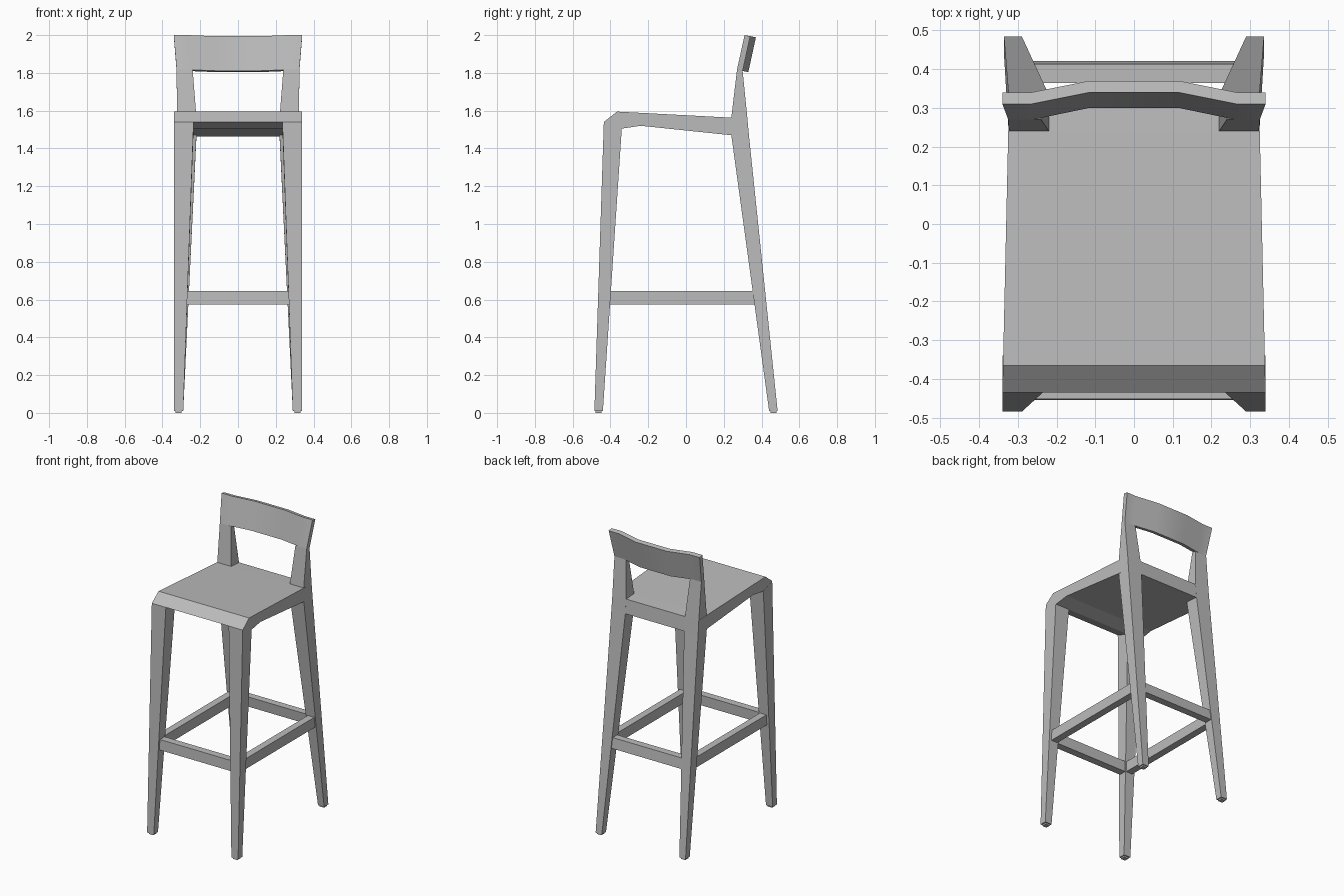
import bpy
import bmesh
import math

cube = bpy.data.objects.get("Cube")
if cube:
    bpy.data.objects.remove(cube, do_unlink=True)

# Single grey finish
grey = bpy.data.materials.new("plain_grey")
grey.use_nodes = True
colour = (0.5, 0.5, 0.5, 1)
grey.diffuse_color = colour
grey.node_tree.nodes["Principled BSDF"].inputs["Base Color"].default_value = colour


def loft(name, rings):
    """Join a row of equal point rings into one capped solid."""
    bm = bmesh.new()
    loops = [[bm.verts.new(p) for p in ring] for ring in rings]
    for a, b in zip(loops, loops[1:]):
        for i in range(len(a)):
            j = (i + 1) % len(a)
            bm.faces.new((a[i], a[j], b[j], b[i]))
    bm.faces.new(loops[0])
    bm.faces.new(loops[-1])
    bmesh.ops.recalc_face_normals(bm, faces=bm.faces)
    mesh = bpy.data.meshes.new(name)
    bm.to_mesh(mesh)
    bm.free()
    mesh.materials.append(grey)
    obj = bpy.data.objects.new(name, mesh)
    bpy.context.collection.objects.link(obj)
    return obj


def post(name, side, sections):
    """Leg from sections (x inner, x outer, (y, z) front, (y, z) rear)."""
    loft(name, [[(side * xi, *f), (side * xo, *f), (side * xo, *r), (side * xi, *r)]
                for xi, xo, f, r in sections])


def box(name, x, y, z, lean=0):
    """Bar spanning the given ranges; lean shifts its top in y."""
    loft(name, [[(x[0], y[0] + s, h), (x[1], y[0] + s, h),
                 (x[1], y[1] + s, h), (x[0], y[1] + s, h)]
                for h, s in zip(z, (0, lean))])


# Seat: side profile across the width, narrowing to the back
profile = [(-0.435, 1.54), (-0.365, 1.595), (0.24, 1.563), (0.325, 1.558),
           (0.333, 1.462), (0.24, 1.47), (-0.24, 1.52), (-0.34, 1.505)]
loft("seat", [[(side * (0.34 - 0.0224 * (y + 0.435)), y, z) for y, z in profile]
              for side in (-1, 1)])

# Legs, feet and side rails
rail = (0.575, 0.645)
for label, side in (("left", 1), ("right", -1)):
    post(label + "_front_leg", side, [
        (0.29, 0.34, (-0.485, 0.01), (-0.44, 0.01)),
        (0.235, 0.34, (-0.435, 1.54), (-0.34, 1.505))])
    post(label + "_back_leg", side, [
        (0.29, 0.336, (0.44, 0.01), (0.485, 0.01)),
        (0.22, 0.324, (0.24, 1.47), (0.334, 1.462)),
        (0.22, 0.323, (0.24, 1.563), (0.325, 1.558)),
        (0.24, 0.325, (0.27, 1.817), (0.30, 1.81))])
    for end, y in (("front", -0.463), ("back", 0.463)):
        x = side * 0.314
        box(f"{label}_{end}_foot", (x - 0.016, x + 0.016),
            (y - 0.016, y + 0.016), (0, 0.012))
    x = side * 0.299
    box(label + "_side_rail", (x - 0.024, x + 0.024), (-0.42, 0.38), rail)

# Front and back footrest rails
box("front_rail", (-0.29, 0.29), (-0.455, -0.405), rail, 0.003)
box("back_rail", (-0.29, 0.29), (0.372, 0.421), rail, -0.008)

# Backrest: leaning section swept along a shallow bow
rings = []
for top_x, low_x, bow in ((0.34, 0.325, 0), (0.265, 0.26, 0), (0.115, 0.115, 1)):
    y, z = 0.03 * bow, -0.006 * bow
    rings.append([(low_x, 0.27 + y, 1.817 + z), (top_x, 0.31 + y, 2.0 + z),
                  (top_x, 0.34 + y, 1.994 + z), (low_x, 0.30 + y, 1.81 + z)])
rings += [[(-x, y, z) for x, y, z in ring] for ring in reversed(rings)]
backrest = loft("backrest", rings)
bpy.ops.object.select_all(action="DESELECT")
backrest.select_set(True)
bpy.context.view_layer.objects.active = backrest
bpy.ops.object.shade_smooth_by_angle(angle=math.radians(30))
